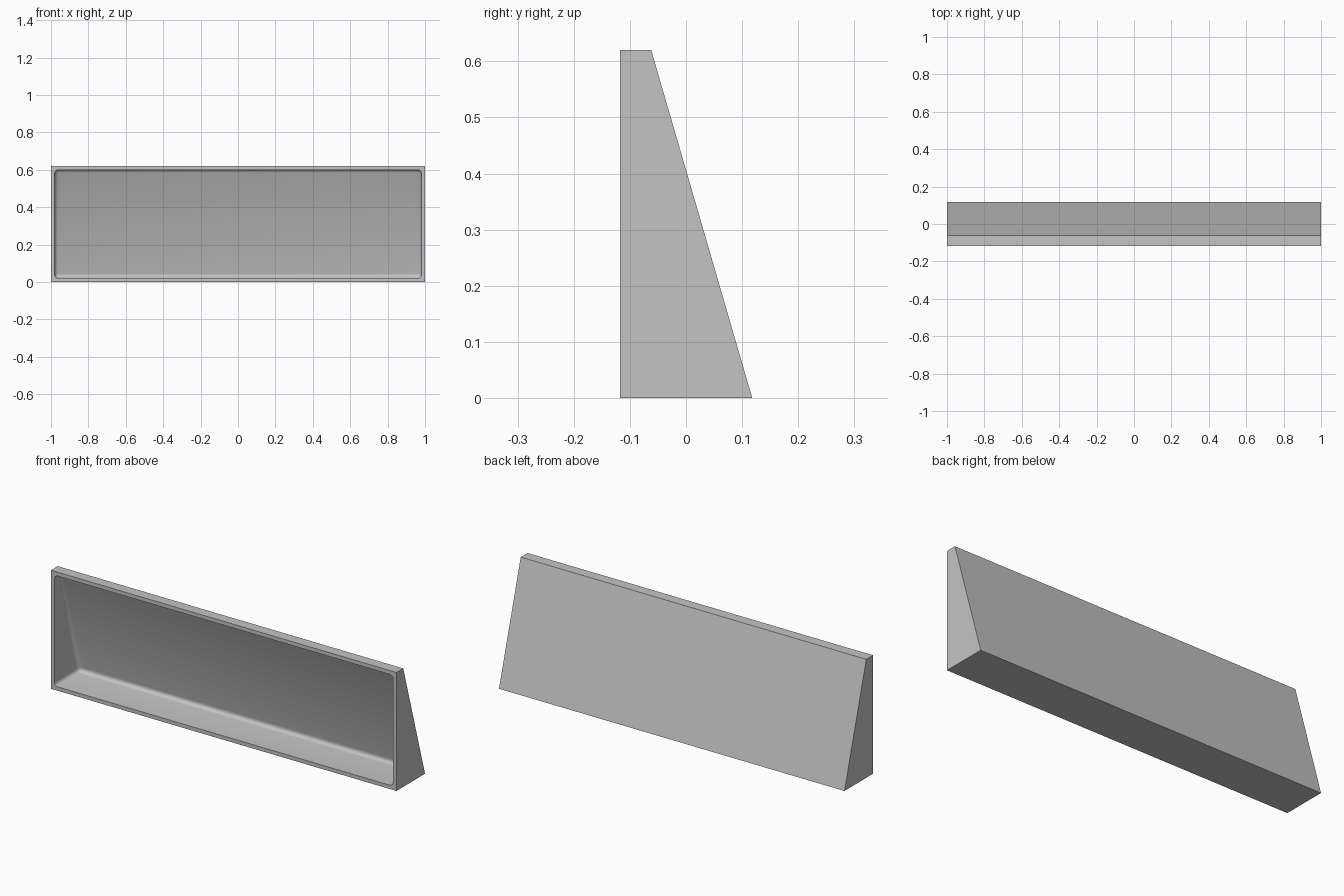
import bpy, bmesh, math

cube = bpy.data.objects.get("Cube")
if cube:
    bpy.data.objects.remove(cube, do_unlink=True)

HEIGHT, FRONT, BACK_LOW, BACK_TOP = 0.62, -0.118, 0.118, -0.062
WALL, FILLET = 0.02, 0.02
slope = (BACK_TOP - BACK_LOW) / HEIGHT
wall_shift = WALL * math.hypot(1, slope)

grey = bpy.data.materials.new("light grey")
grey.use_nodes = True
colour = (0.55, 0.55, 0.55, 1)
grey.diffuse_color = colour
grey.node_tree.nodes["Principled BSDF"].inputs["Base Color"].default_value = colour


def prism(name, half_width, profile):
    """Extrude a (y, z) profile across the full width."""
    bm = bmesh.new()
    face = bm.faces.new([bm.verts.new((-half_width, y, z)) for y, z in profile])
    moved = bmesh.ops.extrude_face_region(bm, geom=[face])["geom"]
    verts = [v for v in moved if isinstance(v, bmesh.types.BMVert)]
    bmesh.ops.translate(bm, verts=verts, vec=(2 * half_width, 0, 0))
    bmesh.ops.recalc_face_normals(bm, faces=bm.faces)
    mesh = bpy.data.meshes.new(name)
    bm.to_mesh(mesh)
    bm.free()
    mesh.materials.append(grey)
    obj = bpy.data.objects.new(name, mesh)
    bpy.context.collection.objects.link(obj)
    return obj


def back_y(z):
    return BACK_LOW + slope * z


# Outer wedge with an upright front and a sloping back
shell = prism("wedge_shell", 1, [(FRONT, 0), (BACK_LOW, 0),
                                 (BACK_TOP, HEIGHT), (FRONT, HEIGHT)])

# Pocket that follows the sloping back at an even wall thickness
low, high, mouth = WALL, HEIGHT - WALL, FRONT - 0.1
cutter = prism("pocket_cutter", 1 - WALL, [(mouth, low), (back_y(low) - wall_shift, low),
                                           (back_y(high) - wall_shift, high), (mouth, high)])
cutter.hide_render = True

# Constant-radius fillets on every pocket edge except its open mouth
bm = bmesh.new()
bm.from_mesh(cutter.data)
weights = bm.edges.layers.float.new("bevel_weight_edge")
for edge in bm.edges:
    if any(v.co.y > FRONT for v in edge.verts):
        edge[weights] = math.tan(edge.calc_face_angle() / 2) / 2
bm.to_mesh(cutter.data)
bm.free()
bevel = cutter.modifiers.new("fillets", "BEVEL")
bevel.limit_method = "WEIGHT"
bevel.width = FILLET * 2
bevel.segments = 6

# Cut the pocket and keep the finished mesh
cut = shell.modifiers.new("pocket", "BOOLEAN")
cut.operation = "DIFFERENCE"
cut.solver = "EXACT"
cut.object = cutter
bpy.context.view_layer.objects.active = shell
shell.select_set(True)
bpy.ops.object.modifier_apply(modifier=cut.name)
bpy.data.objects.remove(cutter, do_unlink=True)
bpy.ops.object.shade_smooth_by_angle(angle=math.radians(30))
